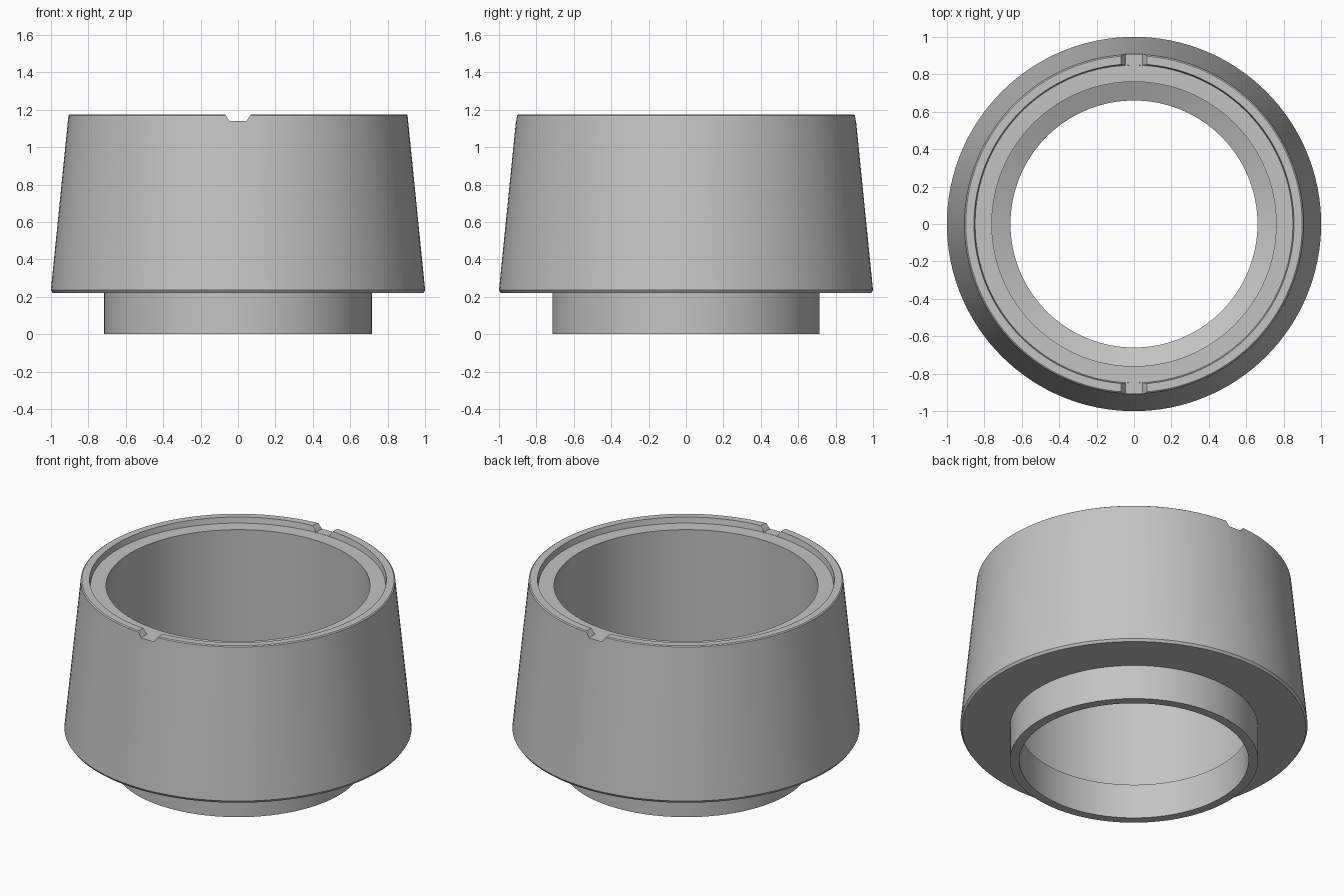
import bpy, bmesh, math
from mathutils import Matrix

old = bpy.data.objects.get("Cube")
if old:
    bpy.data.objects.remove(old, do_unlink=True)

SEGMENTS = 128

grey = bpy.data.materials.new("plain grey")
grey.use_nodes = True
grey.diffuse_color = (0.55, 0.55, 0.55, 1)
grey.node_tree.nodes["Principled BSDF"].inputs["Base Color"].default_value = (0.55, 0.55, 0.55, 1)


def add_object(name, bm):
    bmesh.ops.recalc_face_normals(bm, faces=bm.faces)
    mesh = bpy.data.meshes.new(name)
    bm.to_mesh(mesh)
    bm.free()
    mesh.materials.append(grey)
    obj = bpy.data.objects.new(name, mesh)
    bpy.context.collection.objects.link(obj)
    return obj


def lathe(name, profile):
    """Revolve a closed (radius, height) profile about z."""
    bm = bmesh.new()
    rings = []
    for i in range(SEGMENTS):
        a = 2 * math.pi * i / SEGMENTS
        rings.append([bm.verts.new((r * math.cos(a), r * math.sin(a), z)) for r, z in profile])
    n = len(profile)
    for i, ring in enumerate(rings):
        nxt = rings[(i + 1) % SEGMENTS]
        for j in range(n):
            k = (j + 1) % n
            bm.faces.new((ring[j], nxt[j], nxt[k], ring[k]))
    return add_object(name, bm)


# Hollow tapered body with spigot, flange, stepped rim and bore
body = lathe("tapered_collar", [
    (0.66, 0), (0.715, 0), (0.715, 0.22),          # spigot
    (0.99, 0.22), (1.0, 0.235),                    # flange and chamfer
    (0.906, 1.17), (0.899, 1.175),                 # tapered wall, rim chamfer
    (0.855, 1.175), (0.849, 1.139), (0.76, 1.139), # rim, step and ledge
    (0.76, 0.265), (0.66, 0.22),                   # bore and sloped seat
])


def notch_cutter(name, side):
    """Trapezoid prism through the rim at the front or back."""
    bm = bmesh.new()
    section = [(-0.046, 1.14), (0.046, 1.14), (0.099, 1.22), (-0.099, 1.22)]
    face = bm.faces.new([bm.verts.new((x, side * 0.8, z)) for x, z in section])
    out = bmesh.ops.extrude_face_region(bm, geom=[face])
    verts = [v for v in out["geom"] if isinstance(v, bmesh.types.BMVert)]
    bmesh.ops.translate(bm, verts=verts, vec=(0, side * 0.2, 0))
    return add_object(name, bm)


# Front and back rim notches
bpy.context.view_layer.objects.active = body
body.select_set(True)
for label, side in (("front", -1), ("back", 1)):
    cutter = notch_cutter(label + "_notch_cutter", side)
    mod = body.modifiers.new(label + "_notch", 'BOOLEAN')
    mod.operation = 'DIFFERENCE'
    mod.solver = 'EXACT'
    mod.object = cutter
    bpy.ops.object.modifier_apply(modifier=mod.name)
    bpy.data.objects.remove(cutter, do_unlink=True)

bpy.ops.object.shade_smooth_by_angle(angle=math.radians(20))
